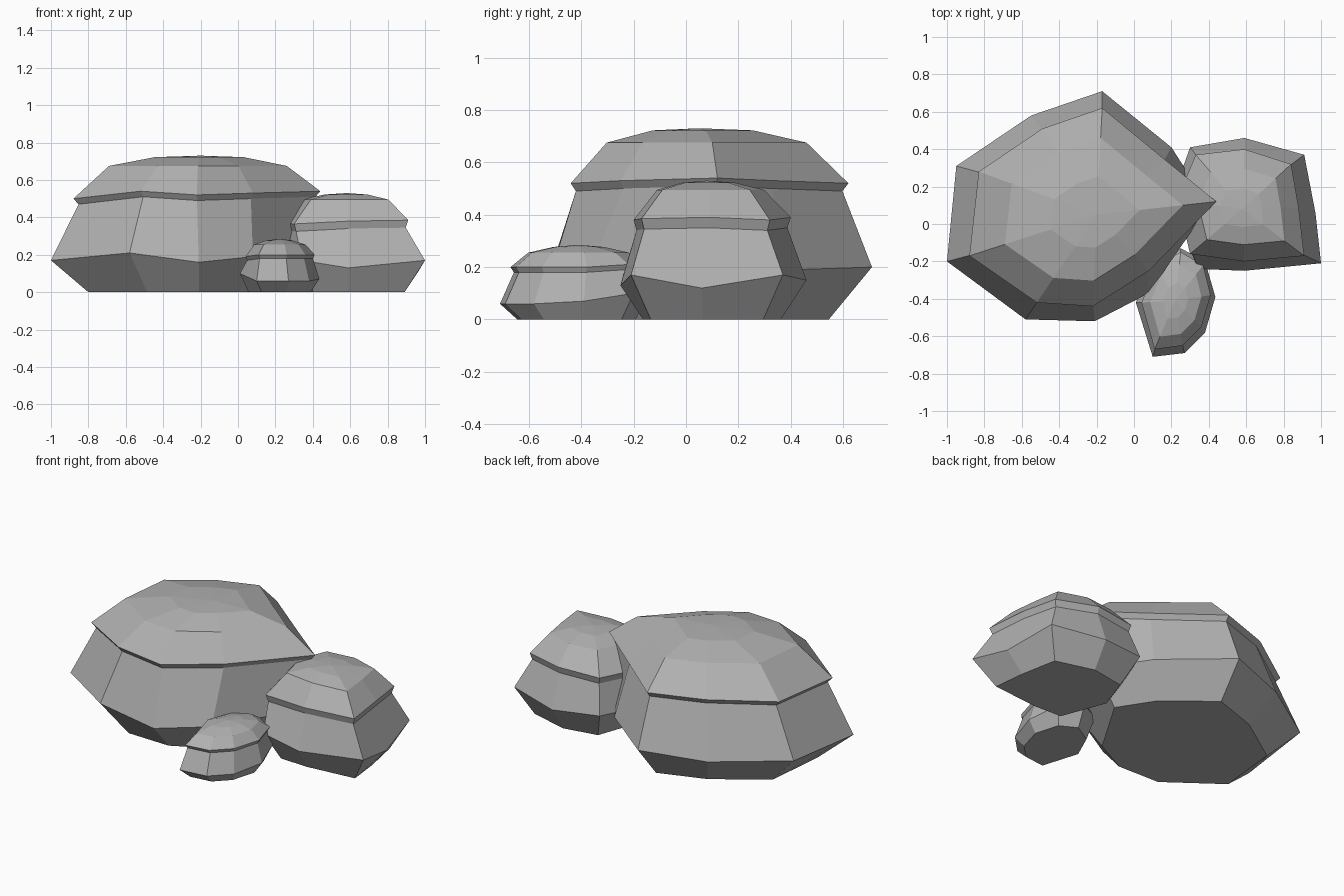
import bpy
import bmesh

default = bpy.data.objects.get("Cube")
if default:
    bpy.data.objects.remove(default, do_unlink=True)

# One stone colour for everything
stone = bpy.data.materials.new("stone grey")
stone.use_nodes = True
stone.diffuse_color = (0.44, 0.44, 0.44, 1)
shader = next(n for n in stone.node_tree.nodes if n.type == "BSDF_PRINCIPLED")
shader.inputs["Base Color"].default_value = stone.diffuse_color
shader.inputs["Roughness"].default_value = 0.9


def scaled(outline, centre, factor, height=None, drop=0.0):
    """Shrink an outline towards the centre, at a fixed height or lowered."""
    cx, cy = centre
    return [(cx + (x - cx) * factor,
             cy + (y - cy) * factor,
             z - drop if height is None else height)
            for x, y, z in outline]


def make_rock(name, centre, belly, ledge, shoulder_z, crest_z,
              foot=0.75, neck=0.96, neck_drop=0.04, shoulder=0.72):
    """Loft a boulder: foot, belly, neck, overhanging ledge, shoulder, crown."""
    rings = [
        scaled(belly, centre, foot, height=0),
        belly,
        scaled(ledge, centre, neck, drop=neck_drop),
        ledge,
        scaled(ledge, centre, shoulder, height=shoulder_z),
        scaled(ledge, centre, shoulder * 0.5, height=crest_z - 0.008),
    ]
    bm = bmesh.new()
    loops = [[bm.verts.new(point) for point in ring] for ring in rings]
    count = len(belly)

    # Flat underside, then the side bands
    bm.faces.new(reversed(loops[0]))
    for lower, upper in zip(loops, loops[1:]):
        for i in range(count):
            j = (i + 1) % count
            bm.faces.new((lower[i], lower[j], upper[j], upper[i]))

    # Shallow crown
    peak = bm.verts.new((centre[0], centre[1], crest_z))
    for i in range(count):
        bm.faces.new((loops[-1][i], loops[-1][(i + 1) % count], peak))

    bmesh.ops.recalc_face_normals(bm, faces=bm.faces)
    mesh = bpy.data.meshes.new(name)
    bm.to_mesh(mesh)
    bm.free()
    mesh.materials.append(stone)
    rock = bpy.data.objects.new(name, mesh)
    bpy.context.collection.objects.link(rock)
    return rock


# Large boulder on the right-hand side of the group
make_rock(
    "large_boulder", centre=(-0.2, 0.05),
    belly=[(-1, -0.2, 0.17), (-0.58, -0.51, 0.21), (-0.21, -0.52, 0.16),
           (0.08, -0.37, 0.19), (0.38, 0.13, 0.19), (0.2, 0.41, 0.19),
           (-0.17, 0.71, 0.2), (-0.55, 0.58, 0.18), (-0.95, 0.31, 0.19)],
    ledge=[(-0.88, -0.17, 0.5), (-0.52, -0.42, 0.54), (-0.22, -0.44, 0.52),
           (0.08, -0.25, 0.53), (0.44, 0.12, 0.54), (0.17, 0.34, 0.53),
           (-0.17, 0.62, 0.52), (-0.49, 0.51, 0.52), (-0.83, 0.28, 0.51)],
    shoulder_z=0.675, crest_z=0.73, neck_drop=0.03)

# Medium boulder on the left
make_rock(
    "medium_boulder", centre=(0.58, 0.08),
    belly=[(1, -0.21, 0.17), (0.97, 0.06, 0.12), (0.91, 0.37, 0.17),
           (0.59, 0.46, 0.15), (0.3, 0.41, 0.17), (0.2, 0.13, 0.15),
           (0.34, -0.24, 0.17), (0.59, -0.25, 0.13)],
    ledge=[(0.91, -0.17, 0.385), (0.88, 0.09, 0.39), (0.84, 0.32, 0.38),
           (0.59, 0.4, 0.39), (0.33, 0.37, 0.38), (0.23, 0.13, 0.37),
           (0.3, -0.16, 0.365), (0.59, -0.2, 0.38)],
    shoulder_z=0.495, crest_z=0.53, foot=0.74, shoulder=0.68)

# Small stone in front
make_rock(
    "small_stone", centre=(0.22, -0.41),
    belly=[(0.1, -0.71, 0.06), (0.27, -0.69, 0.06), (0.38, -0.58, 0.06),
           (0.435, -0.39, 0.07), (0.38, -0.2, 0.1), (0.25, -0.13, 0.12),
           (0.1, -0.22, 0.13), (0.01, -0.42, 0.1)],
    ledge=[(0.11, -0.67, 0.2), (0.26, -0.65, 0.2), (0.36, -0.55, 0.2),
           (0.41, -0.38, 0.2), (0.37, -0.22, 0.21), (0.25, -0.15, 0.21),
           (0.12, -0.22, 0.2), (0.04, -0.42, 0.19)],
    shoulder_z=0.255, crest_z=0.285, foot=0.78, neck=0.95,
    neck_drop=0.02, shoulder=0.74)
